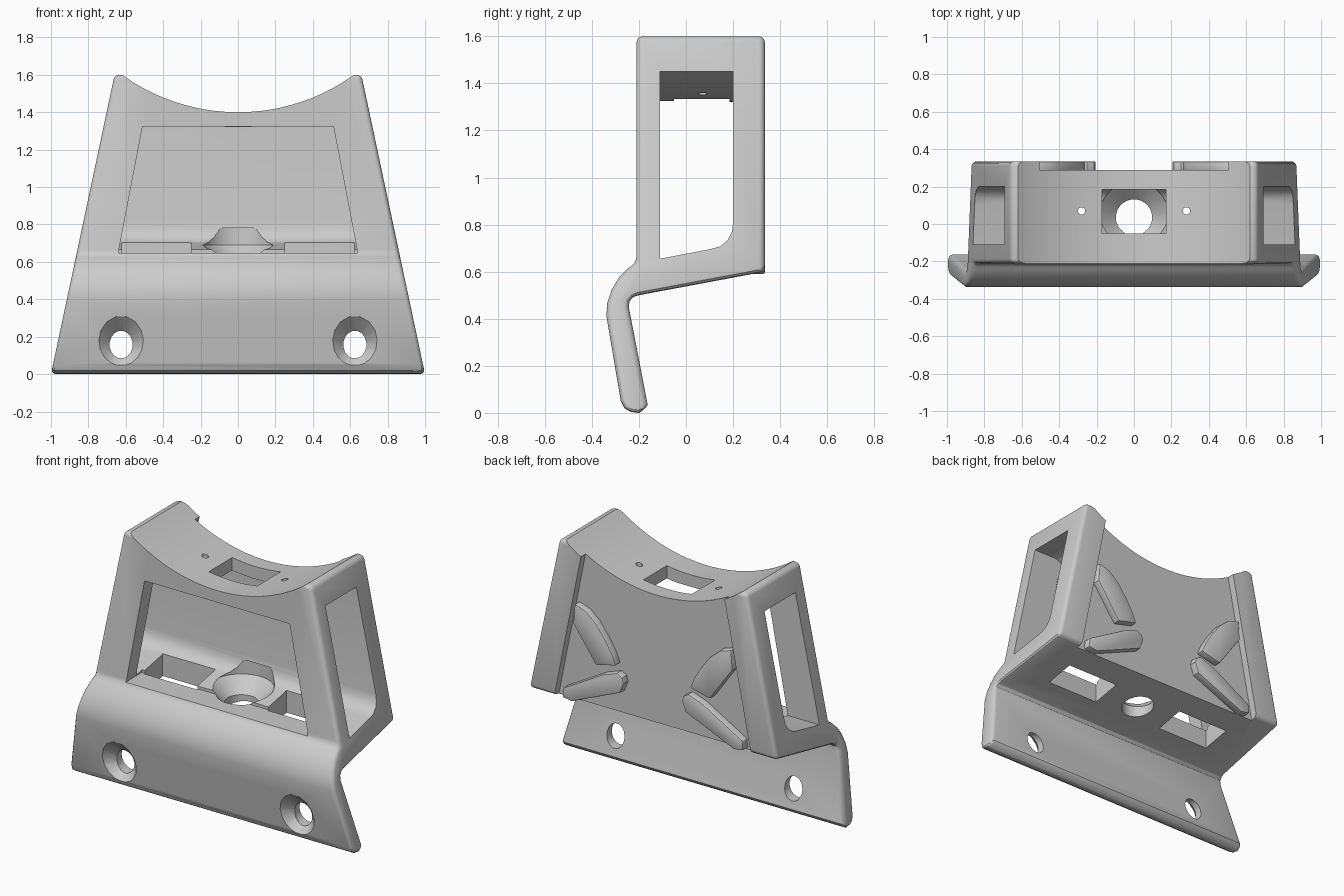
import bpy, bmesh, math
from mathutils import Vector

if "Cube" in bpy.data.objects:
    bpy.data.objects.remove(bpy.data.objects["Cube"])

grey = bpy.data.materials.new("light_grey")
grey.use_nodes = True
COLOUR = (0.6, 0.6, 0.6, 1)
grey.diffuse_color = COLOUR
grey.node_tree.nodes["Principled BSDF"].inputs["Base Color"].default_value = COLOUR


def half_width(z):
    """Half width of the tapering bracket at height z."""
    return 1 - 0.2125 * z


def loft(name, ring_a, ring_b):
    """Closed solid between two matching rings of points."""
    bm = bmesh.new()
    a = [bm.verts.new(p) for p in ring_a]
    b = [bm.verts.new(p) for p in ring_b]
    bm.faces.new(a)
    bm.faces.new(b[::-1])
    for i in range(len(a)):
        j = (i + 1) % len(a)
        bm.faces.new((a[i], b[i], b[j], a[j]))
    bmesh.ops.recalc_face_normals(bm, faces=bm.faces)
    mesh = bpy.data.meshes.new(name)
    bm.to_mesh(mesh)
    bm.free()
    ob = bpy.data.objects.new(name, mesh)
    bpy.context.collection.objects.link(ob)
    ob.data.materials.append(grey)
    return ob


def prism_y(name, points, y0, y1):
    return loft(name, [(x, y0, z) for x, z in points], [(x, y1, z) for x, z in points])


def box(name, x0, x1, y0, y1, z0, z1):
    return prism_y(name, [(x0, z0), (x1, z0), (x1, z1), (x0, z1)], y0, y1)


def cone(name, start, end, r0, r1, sides=32, stretch=1.0):
    """Frustum from start to end; stretch lengthens the section along its second axis."""
    start, end = Vector(start), Vector(end)
    axis = (end - start).normalized()
    u = Vector((1, 0, 0))
    v = axis.cross(u) * stretch
    angles = [2 * math.pi * (i + 0.5) / sides for i in range(sides)]
    ring = lambda c, r: [c + r * (u * math.cos(t) + v * math.sin(t)) for t in angles]
    return loft(name, ring(start, r0), ring(end, r1))


def activate(ob):
    bpy.ops.object.select_all(action='DESELECT')
    ob.select_set(True)
    bpy.context.view_layer.objects.active = ob


def cut(ob, cutter):
    mod = ob.modifiers.new("cut", 'BOOLEAN')
    mod.operation = 'DIFFERENCE'
    mod.solver = 'EXACT'
    mod.object = cutter
    activate(ob)
    bpy.ops.object.modifier_apply(modifier=mod.name)
    bpy.data.objects.remove(cutter)


def round_edges(ob, width, segments, angle):
    mod = ob.modifiers.new("round", 'BEVEL')
    mod.width = width
    mod.segments = segments
    mod.limit_method = 'ANGLE'
    mod.angle_limit = math.radians(angle)
    activate(ob)
    bpy.ops.object.modifier_apply(modifier=mod.name)


def finish(ob):
    activate(ob)
    bpy.ops.object.shade_smooth_by_angle(angle=math.radians(30))


# Side profile: upright body, bend and tilted flange with a rounded foot
profile = [(0.335, 1.6), (-0.21, 1.6), (-0.21, 0.64), (-0.245, 0.615), (-0.285, 0.575),
           (-0.315, 0.525), (-0.335, 0.465), (-0.338, 0.41), (-0.277, 0.05), (-0.262, 0.02),
           (-0.235, 0.004), (-0.2, 0), (-0.175, 0.01), (-0.163, 0.035), (-0.243, 0.45),
           (-0.24, 0.475), (-0.225, 0.492), (-0.2, 0.5), (0.335, 0.6)]
bracket = loft("bracket", [(-half_width(z), y, z) for y, z in profile],
               [(half_width(z), y, z) for y, z in profile])
round_edges(bracket, 0.025, 3, 40)

# Curved saddle on top
SADDLE_R, SADDLE_Z = 1.06, 2.46
cut(bracket, cone("saddle_cutter", (0, -1, SADDLE_Z), (0, 1, SADDLE_Z),
                  SADDLE_R, SADDLE_R, 128))

# Hollow running from side to side, under an arched ceiling
hollow = [(-0.11, 0.655), (0.1, 0.695), (0.145, 0.707), (0.178, 0.735), (0.195, 0.77),
          (0.2, 0.81), (0.2, 1.45), (-0.11, 1.45)]
cavity = loft("cavity_cutter", [(-1.2, y, z) for y, z in hollow],
              [(1.2, y, z) for y, z in hollow])
cut(cavity, cone("ceiling_cutter", (0, -1, SADDLE_Z), (0, 1, SADDLE_Z),
                 SADDLE_R + 0.08, SADDLE_R + 0.08, 128))
cut(bracket, cavity)

# Front window and back recess
cut(bracket, prism_y("window_cutter", [(-0.64, 0.648), (0.64, 0.648),
                                       (0.51, 1.325), (-0.51, 1.325)], -0.5, -0.05))
cut(bracket, prism_y("recess_cutter", [(-0.71, 0.5), (0.71, 0.5),
                                       (0.47, 1.7), (-0.47, 1.7)], 0.288, 0.6))

# Saddle slot, then the countersunk hole in the floor
MID_Y = 0.035
cut(bracket, box("saddle_slot", -0.17, 0.17, -0.05, 0.185, 1.25, 1.8))
cut(bracket, cone("floor_hole", (0, MID_Y, 0.4), (0, MID_Y, 0.7), 0.097, 0.097))
cut(bracket, cone("floor_countersink", (0, MID_Y, 0.6), (0, MID_Y, 0.69), 0.097, 0.19))
cut(bracket, cone("floor_clearance", (0, MID_Y, 0.689), (0, MID_Y, 0.78), 0.19, 0.19))

for side in (-1, 1):
    # Pin holes beside the saddle slot
    px = 0.28 * side
    cut(bracket, cone("pin_hole", (px, 0.07, 1.25), (px, 0.07, 1.7), 0.02, 0.02, 12))
    # Floor slots
    x0, x1 = sorted((0.25 * side, 0.62 * side))
    cut(bracket, box("floor_slot", x0, x1, -0.06, 0.13, 0.4, 0.76))
    # Screw holes in the flange
    hx = 0.625 * side
    cut(bracket, cone("screw_hole", (hx, -0.5, 0.158), (hx, 0, 0.158), 0.062, 0.062, 16, 1.2))
    cut(bracket, cone("screw_countersink", (hx, -0.33, 0.155), (hx, -0.235, 0.155),
                      0.15, 0.062, 16, 1.1))
finish(bracket)

# Raised ribs on the back, spreading from the centre
upper = [(0.55, 1.215), (0.47, 1.19), (0.4, 1.13), (0.34, 1.05), (0.29, 0.97),
         (0.26, 0.9), (0.4, 0.865), (0.56, 1.09)]
lower = [(0.205, 0.8), (0.215, 0.835), (0.25, 0.855), (0.35, 0.82), (0.63, 0.66),
         (0.635, 0.6), (0.57, 0.59), (0.23, 0.735)]
for side, label in ((1, "left"), (-1, "right")):
    for part, shape in (("upper", upper), ("lower", lower)):
        rib = prism_y(f"{label}_{part}_rib", [(x * side, z) for x, z in shape], 0.27, 0.335)
        round_edges(rib, 0.008, 2, 50)
        finish(rib)
